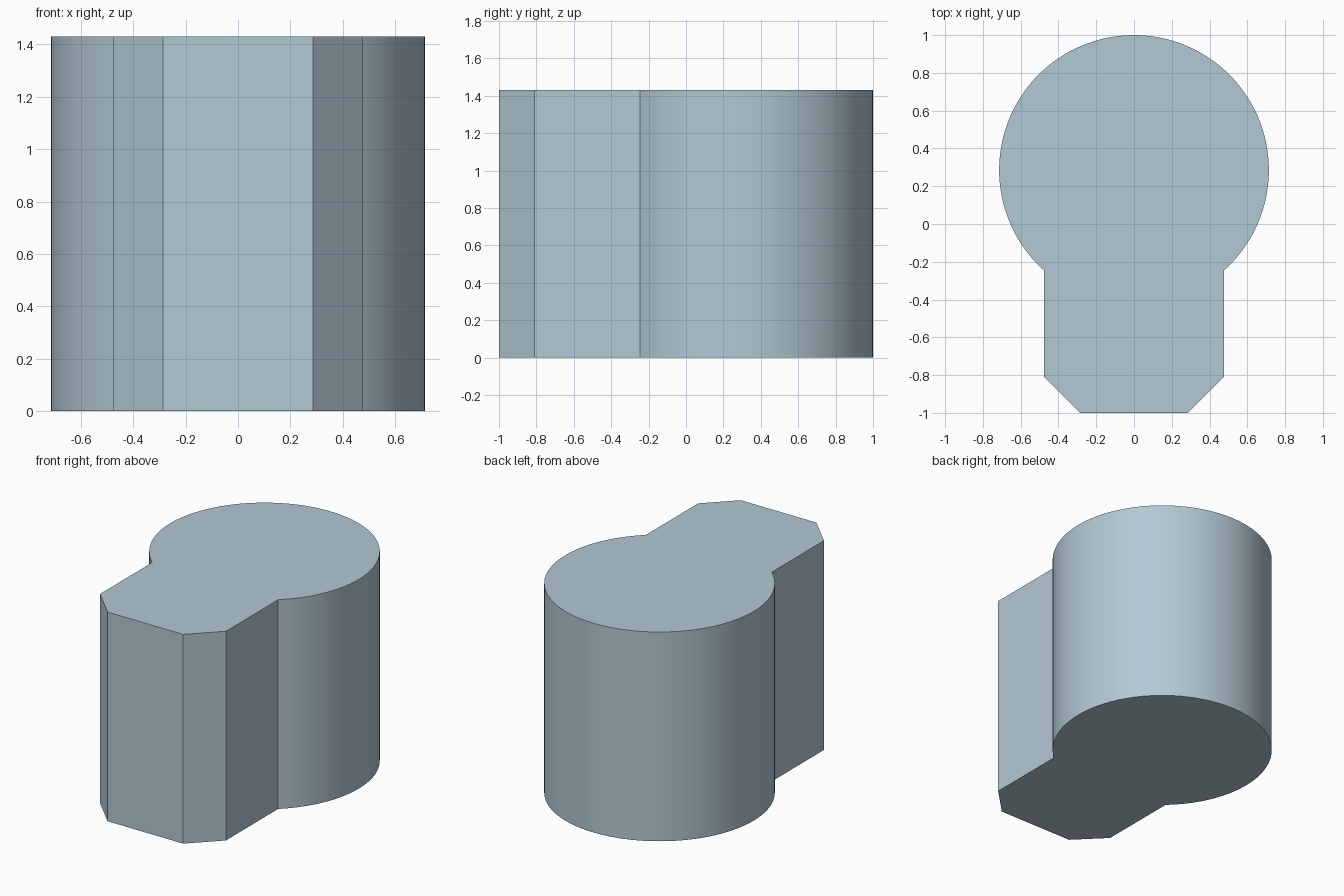
import bpy, bmesh, math

default = bpy.data.objects.get("Cube")
if default:
    bpy.data.objects.remove(default, do_unlink=True)

RADIUS, HEIGHT = 0.714, 1.43
CENTRE_Y = 1 - RADIUS
HALF_WIDTH, CHAMFER = 0.476, 0.19
SEGMENTS = 96

# Single flat colour
paint = bpy.data.materials.new("pale_blue_grey")
colour = (0.45, 0.58, 0.66, 1)
paint.diffuse_color = colour
paint.use_nodes = True
paint.node_tree.nodes["Principled BSDF"].inputs["Base Color"].default_value = colour

# Keyhole outline: round body arc, then the chamfered tongue at the front
start = -math.acos(HALF_WIDTH / RADIUS)
sweep = math.pi - 2 * start
outline = []
for i in range(SEGMENTS + 1):
    a = start + sweep * i / SEGMENTS
    outline.append((RADIUS * math.cos(a), CENTRE_Y + RADIUS * math.sin(a)))
outline += [(-HALF_WIDTH, CHAMFER - 1), (CHAMFER - HALF_WIDTH, -1),
            (HALF_WIDTH - CHAMFER, -1), (HALF_WIDTH, CHAMFER - 1)]

# Extrude the outline into a solid block
bm = bmesh.new()
base = bm.faces.new([bm.verts.new((x, y, 0)) for x, y in outline])
top = bmesh.ops.extrude_face_region(bm, geom=[base], use_keep_orig=True)["geom"]
bmesh.ops.translate(bm, vec=(0, 0, HEIGHT),
                    verts=[g for g in top if isinstance(g, bmesh.types.BMVert)])
bmesh.ops.recalc_face_normals(bm, faces=bm.faces)
mesh = bpy.data.meshes.new("keyhole_block")
bm.to_mesh(mesh)
bm.free()
mesh.materials.append(paint)
block = bpy.data.objects.new("keyhole_block", mesh)
bpy.context.collection.objects.link(block)

# Smooth round wall, crisp corners
bpy.ops.object.select_all(action="DESELECT")
block.select_set(True)
bpy.context.view_layer.objects.active = block
bpy.ops.object.shade_smooth_by_angle(angle=math.radians(25))
